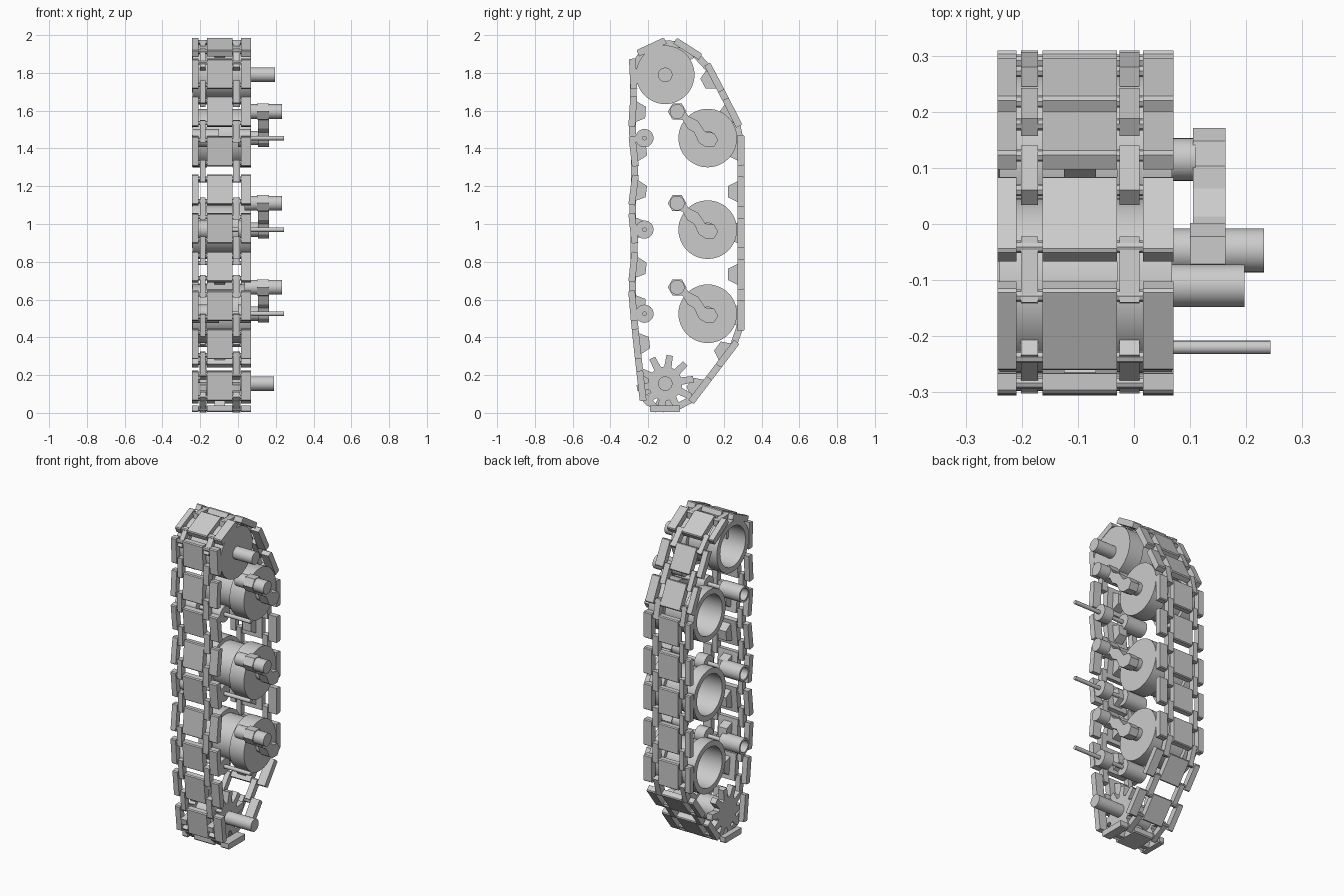
import bpy, bmesh, math
from mathutils import Vector

if "Cube" in bpy.data.objects:
    bpy.data.objects.remove(bpy.data.objects["Cube"])


def finish(name, bm, smooth=False):
    bmesh.ops.recalc_face_normals(bm, faces=bm.faces)
    me = bpy.data.meshes.new(name)
    bm.to_mesh(me)
    bm.free()
    ob = bpy.data.objects.new(name, me)
    bpy.context.collection.objects.link(ob)
    if smooth:
        bpy.ops.object.select_all(action='DESELECT')
        ob.select_set(True)
        bpy.context.view_layer.objects.active = ob
        bpy.ops.object.shade_smooth_by_angle(angle=math.radians(35))
    return ob


def prism(bm, pts, x0, x1):
    """Extrude a (y, z) outline from x0 to x1."""
    a = [bm.verts.new((x0, y, z)) for y, z in pts]
    b = [bm.verts.new((x1, y, z)) for y, z in pts]
    n = len(pts)
    bm.faces.new(a)
    bm.faces.new(b[::-1])
    for i in range(n):
        j = (i + 1) % n
        bm.faces.new((a[i], a[j], b[j], b[i]))


def lathe(name, profile, y, z, seg=48):
    """Spin a closed (x, r) profile about an axis along x."""
    bm = bmesh.new()
    rings = []
    for x, r in profile:
        if r == 0:
            rings.append([bm.verts.new((x, y, z))])
        else:
            rings.append([bm.verts.new((x, y + r * math.cos(math.tau * i / seg),
                                        z + r * math.sin(math.tau * i / seg))) for i in range(seg)])
    for a, b in zip(rings, rings[1:]):
        for i in range(seg):
            j = (i + 1) % seg
            if len(a) == 1:
                bm.faces.new((a[0], b[j], b[i]))
            elif len(b) == 1:
                bm.faces.new((a[i], a[j], b[0]))
            else:
                bm.faces.new((a[i], a[j], b[j], b[i]))
    return finish(name, bm, True)


def rod(name, x0, x1, r, y, z, seg=32):
    return lathe(name, [(x0, 0), (x0, r), (x1, r), (x1, 0)], y, z, seg)


def ngon(y, z, r, n, turn=0):
    return [(y + r * math.cos(turn + math.tau * i / n),
             z + r * math.sin(turn + math.tau * i / n)) for i in range(n)]


def oriented(c, t, pts):
    """Map (along, outward) points to (y, z) around centre c with tangent t."""
    n = Vector((-t.y, t.x))
    return [tuple(c + t * u + n * v) for u, v in pts]


def rect(length, thick):
    l, h = length / 2, thick / 2
    return [(-l, -h), (l, -h), (l, h), (-l, h)]


# Track joints (y, z), clockwise from the upper rear
joints = [Vector((0.291, 1.50 - 0.219 * i)) for i in range(6)]
joints += [Vector(p) for p in [
    (0.15, 0.22), (0.0, 0.022), (-0.222, 0.022), (-0.25, 0.265), (-0.272, 0.465),
    (-0.29, 0.67), (-0.268, 0.875), (-0.29, 1.08), (-0.265, 1.28), (-0.289, 1.49),
    (-0.275, 1.70), (-0.285, 1.89), (-0.08, 1.985), (0.10, 1.87), (0.20, 1.68)]]
N = len(joints)

plates, pads, horns, links, pins = [bmesh.new() for _ in range(5)]
for i in range(N):
    a, b, p = joints[i], joints[(i + 1) % N], joints[i - 1]
    c, t = (a + b) / 2, (b - a).normalized()
    # centre plate with chamfered outer edges
    body = [(-.08, -.018), (.08, -.018), (.08, .012), (.075, .018), (-.075, .018), (-.08, .012)]
    prism(plates, oriented(c, t, body), -0.163, -0.03)
    # outer pads
    for x0, x1 in ((-0.243, -0.209), (0.016, 0.07)):
        prism(pads, oriented(c, t, body), x0, x1)
    # inner guide horn
    horn = [(-.055, -.018), (.055, -.018), (.03, -.068), (-.03, -.068)]
    prism(horns, oriented(c, t, horn), -0.125, -0.068)
    # cross pins
    for s in (-.06, .06):
        y, z = c + t * s
        prism(pins, ngon(y, z, 0.011, 8), -0.235, 0.06)
    # connectors bridging each joint, pulled inward where the track bends
    tj = (b - p).normalized()
    cj = a + (t - (a - p).normalized()) * 0.034
    for x0, x1 in ((-0.201, -0.171), (-0.026, 0.010)):
        prism(links, oriented(cj, tj, rect(0.118, 0.036)), x0, x1)
finish("track_plates", plates)
finish("track_outer_pads", pads)
finish("track_guide_horns", horns)
finish("track_connectors", links)
finish("track_pins", pins)

# Wheel cross-section: hollow from the left, grooved round the middle
WHEEL = [(0.01, 0), (0.01, 0.122), (-0.24, 0.122), (-0.24, 0.155), (-0.163, 0.155),
         (-0.163, 0.13), (-0.03, 0.13), (-0.03, 0.155), (0.068, 0.155), (0.068, 0)]

# Idler
lathe("idler_wheel", WHEEL, -0.11, 1.79)
rod("idler_axle", 0.0, 0.197, 0.038, -0.11, 1.79)

# Sprocket
teeth = []
for k in range(10):
    for da, r in ((-.22, .09), (-.11, .152), (.11, .152), (.22, .09)):
        a = math.tau * (k + 0.25) / 10 + da
        teeth.append((-0.11 + r * math.cos(a), 0.155 + r * math.sin(a)))
bm = bmesh.new()
prism(bm, teeth, -0.205, -0.167)
prism(bm, teeth, -0.028, 0.012)
finish("sprocket_discs", bm)
rod("sprocket_hub", -0.19, 0.0, 0.07, -0.11, 0.155)
rod("sprocket_axle", 0.0, 0.19, 0.038, -0.11, 0.155)

ARM = [(-.03, -.03), (.03, -.045), (.055, -.09), (.09, -.11), (.115, -.165), (.15, -.187),
       (.195, -.187), (.218, -.15), (.195, -.113), (.15, -.108), (.11, -.05), (.06, -.025), (.025, .03)]
for i, z in enumerate((1.455, 0.97, 0.525)):
    # Road wheel and hub
    lathe(f"road_wheel_{i}", WHEEL, 0.115, z)
    rod(f"wheel_hub_{i}", 0.0, 0.11, 0.038, 0.115, z)
    # Swing arm with hexagonal pivot boss
    py, pz = -0.047, z + 0.14
    bm = bmesh.new()
    prism(bm, [(py + u, pz + v) for u, v in ARM], 0.105, 0.163)
    finish(f"swing_arm_{i}", bm)
    bm = bmesh.new()
    prism(bm, ngon(py, pz, 0.049, 6), 0.10, 0.163)
    finish(f"arm_boss_{i}", bm)
    rod(f"arm_pivot_{i}", 0.035, 0.232, 0.039, py, pz)
    # Return roller: hollow left half, solid right half, thin axle
    lathe(f"roller_inner_{i}", [(-0.12, 0), (-0.12, .036), (-0.24, .036), (-0.24, .048),
                                (-0.10, .048), (-0.10, 0)], -0.22, z, 32)
    rod(f"roller_outer_{i}", 0.0, 0.066, 0.048, -0.22, z)
    rod(f"roller_axle_{i}", -0.12, 0.243, 0.012, -0.22, z, 16)
